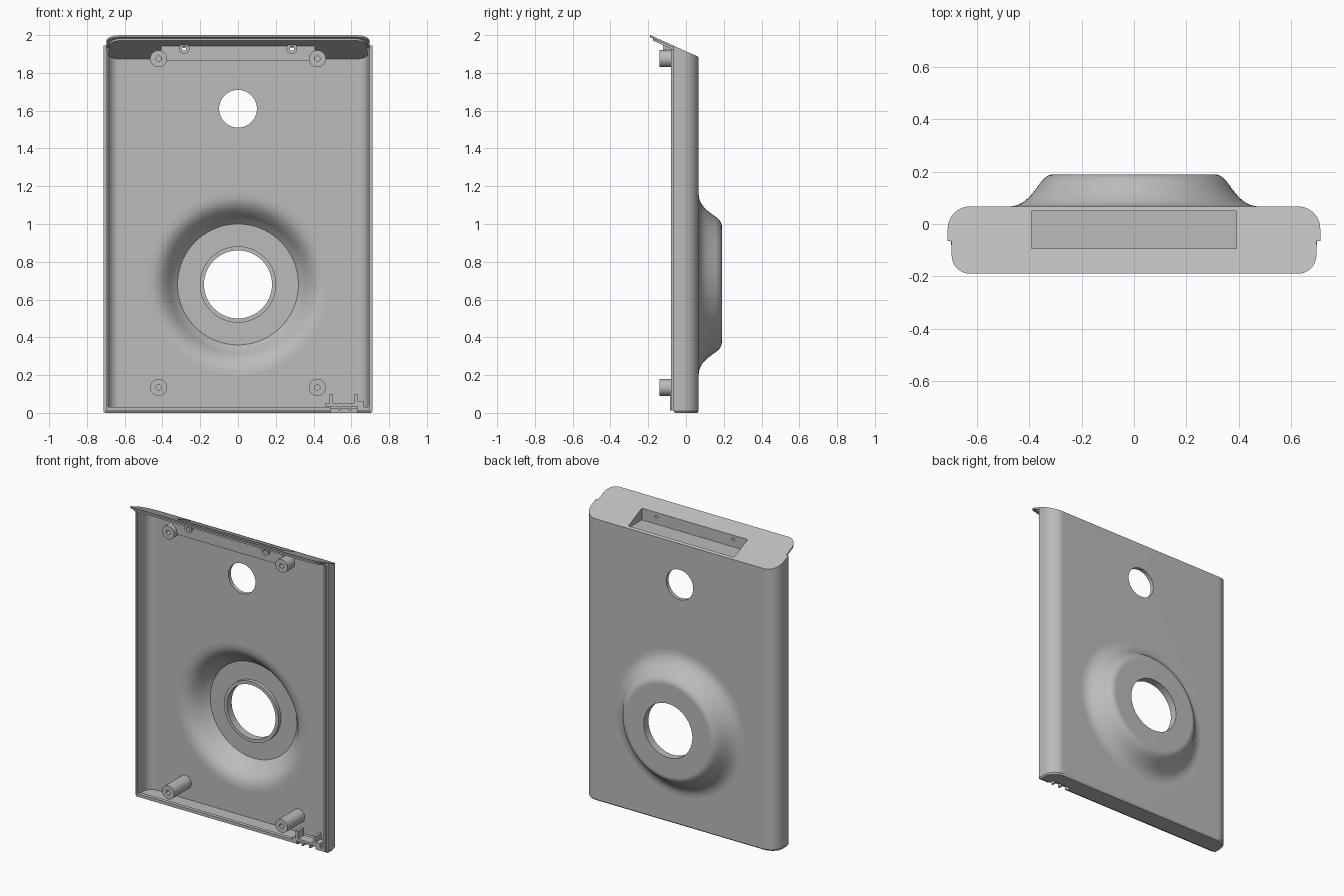
import bpy, bmesh
from math import cos, sin, pi, radians
from mathutils import Vector
from mathutils.geometry import interpolate_bezier

if "Cube" in bpy.data.objects:
    bpy.data.objects.remove(bpy.data.objects["Cube"])

grey = bpy.data.materials.new("light grey plastic")
grey.use_nodes = True
grey.diffuse_color = (0.5, 0.5, 0.5, 1)
grey.node_tree.nodes["Principled BSDF"].inputs["Base Color"].default_value = (0.5, 0.5, 0.5, 1)

W, BACK, RIM, LIP = 0.712, 0.067, -0.065, -0.08   # half width and depth stations
WALL, PLATE = 0.025, 0.022
HOLE_Z, DIAL_Z = 1.61, 0.68


def slant(y):
    return 2.0 - (y + 0.19) * 0.45


def loft(name, rings, closed=False):
    """Skin a list of equal vertex rings; cap the ends unless closed."""
    bm = bmesh.new()
    vs = [[bm.verts.new(p) for p in ring] for ring in rings]
    n = len(rings[0])
    pairs = list(zip(vs, vs[1:])) + ([(vs[-1], vs[0])] if closed else [])
    for a, b in pairs:
        for i in range(n):
            j = (i + 1) % n
            bm.faces.new((a[i], a[j], b[j], b[i]))
    if not closed:
        bm.faces.new(vs[0])
        bm.faces.new(vs[-1])
    bmesh.ops.remove_doubles(bm, verts=bm.verts, dist=1e-5)
    bmesh.ops.recalc_face_normals(bm, faces=bm.faces)
    me = bpy.data.meshes.new(name)
    bm.to_mesh(me)
    bm.free()
    me.materials.append(grey)
    ob = bpy.data.objects.new(name, me)
    bpy.context.collection.objects.link(ob)
    return ob


def lathe(name, profile, x, z, n=64):
    """Turn a closed (radius, y) profile about an axis along y."""
    rings = [[(x + r * cos(2 * pi * i / n), y, z + r * sin(2 * pi * i / n))
              for i in range(n)] for r, y in profile]
    return loft(name, rings, True)


def disc(name, r, x, z, y0, y1, n=64):
    return lathe(name, [(0, y0), (r, y0), (r, y1), (0, y1)], x, z, n)


def box(name, x0, x1, y0, y1, z0, z1):
    return loft(name, [[(x0, y0, z), (x1, y0, z), (x1, y1, z), (x0, y1, z)] for z in (z0, z1)])


def prism_x(name, x0, x1, yz):
    return loft(name, [[(x, y, z) for y, z in yz] for x in (x0, x1)])


def cut(ob, *cutters):
    for c in cutters:
        m = ob.modifiers.new("cut", 'BOOLEAN')
        m.operation, m.solver, m.object = 'DIFFERENCE', 'EXACT', c
    dg = bpy.context.evaluated_depsgraph_get()
    me = bpy.data.meshes.new_from_object(ob.evaluated_get(dg))
    ob.modifiers.clear()
    ob.data = me


def drop(*obs):
    for o in obs:
        bpy.data.objects.remove(o)


def arc(cx, cy, r, a0, a1, n=10):
    return [(cx + r * cos(radians(a0 + (a1 - a0) * i / n)),
             cy + r * sin(radians(a0 + (a1 - a0) * i / n))) for i in range(n + 1)]


def mirrored(half):
    """Complete a right-half path by adding its mirror image."""
    return half + [(-x, y) for x, y in reversed(half)]


# Shell: U-shaped wall with a stepped rim, its top following the slanted lid
R = 0.085
outer = [(W, RIM)] + arc(W - R, BACK - R, R, 0, 90)
inner = [(W - WALL, LIP)] + arc(W - R, BACK - R, R - WALL, 0, 90)
step = [(W - 0.012, LIP), (W - 0.012, RIM)]
section = step + mirrored(outer) + [(-x, y) for x, y in reversed(step)]
section += [(-x, y) for x, y in inner] + list(reversed(inner))
shell = loft("back_shell", [[(x, y, 0.025) for x, y in section],
                            [(x, y, slant(y) - PLATE) for x, y in section]])
cutters = [disc("hole_cutter", 0.1, 0, HOLE_Z, -0.1, 0.2),
           disc("dial_cutter", 0.48, 0, DIAL_Z, -0.1, 0.2, 96)]
cut(shell, *cutters)
drop(*cutters)


# Flared round housing with a collar round its opening
def bezier(*pts):
    v = [Vector((r, y, 0)) for r, y in pts]
    return [(p.x, p.y) for p in interpolate_bezier(*v, 10)]


flare = bezier((0.305, 0.19), (0.33, 0.19), (0.345, 0.175), (0.36, 0.155))
flare += bezier((0.36, 0.155), (0.395, 0.105), (0.425, BACK), (0.48, BACK))[1:]
hollow = bezier((0.48, BACK - WALL), (0.415, BACK - WALL), (0.385, 0.08), (0.345, 0.14))
lathe("round_housing", [(0.18, 0.14), (0.18, 0.19)] + flare + hollow
      + [(0.32, 0.165), (0.202, 0.165), (0.202, 0.14)], 0, DIAL_Z, 96)

# Floor with a softened lower edge and a raised front lip
base = mirrored(outer)
floor = loft("floor", [[(x * 0.99, y * 0.9, 0) for x, y in base],
                       [(x, y, 0.01) for x, y in base],
                       [(x, y, 0.025) for x, y in base]])
lip = box("floor_lip", -W + 0.012, W - 0.012, LIP, RIM + 0.01, 0.012, 0.032)
notch = box("notch_cutter", 0.49, 0.63, -0.2, -0.03, -0.1, 0.1)
cut(floor, notch)
cut(lip, notch)
drop(notch)

# Cable bracket above the notch
box("bracket_bridge", 0.46, 0.64, -0.085, -0.02, 0.034, 0.05)
for x in (0.485, 0.615):
    box("bracket_prong", x, x + 0.018, -0.085, -0.02, 0.045, 0.1)
for x in (0.53, 0.585):
    box("bracket_leg", x, x + 0.012, -0.085, -0.03, 0.012, 0.04)
box("bracket_tab", 0.633, 0.665, -0.085, -0.03, 0.02, 0.062)


# Slanted lid: a thin visor over a slightly smaller lower layer
def lid_outline(inset):
    w, r = 0.697 - inset, 0.07
    front = arc(w - r, -0.19 + inset + r, r, -90, 0)
    return mirrored(front + [(w, RIM)] + outer)


def lid_layer(name, inset, top, bottom):
    o = lid_outline(inset)
    return loft(name, [[(x, y, slant(y) - d) for x, y in o] for d in (bottom, top)])


lid = [lid_layer("lid_visor", 0, 0, 0.011), lid_layer("lid_underside", 0.014, 0.011, PLATE)]

# Recessed pocket in the lid
PX, PF, PB, PZ = 0.392, -0.093, 0.05, 1.878
pocket_cutter = prism_x("pocket_cutter", -PX, PX,
                        [(PF, PZ), (PB, PZ), (PB, 2.1), (PF, 2.1)])
t = 0.016
pocket = prism_x("pocket", -PX - t, PX + t,
                 [(PF - t, PZ - t), (PB, PZ - t), (PB, slant(PB) - PLATE + 0.01),
                  (PF - t, slant(PF - t) - PLATE + 0.001)])
ears = [disc("screw_ear", 0.028, s * 0.285, 1.929, PF - 0.03, PF - 0.002, 32) for s in (-1, 1)]
screw_cutters = [disc("screw_cutter", 0.011, s * 0.285, 1.929, -0.3, -0.05, 24) for s in (-1, 1)]
for o in lid:
    cut(o, pocket_cutter)
for o in [pocket] + ears:
    cut(o, pocket_cutter, *screw_cutters)

# Screw bosses in the four corners
for x in (-0.42, 0.42):
    for z, end in ((0.135, 0.05), (1.875, -0.06)):
        boss = lathe("screw_boss", [(0, -0.08), (0.014, -0.08), (0.014, -0.14), (0.045, -0.14),
                                    (0.045, end), (0, end)], x, z, 40)
        if z > 1:
            cut(boss, pocket_cutter)
drop(pocket_cutter, *screw_cutters)

# Smooth shading with crisp edges
for o in bpy.context.scene.objects:
    if o.type == 'MESH':
        bpy.ops.object.select_all(action='DESELECT')
        o.select_set(True)
        bpy.context.view_layer.objects.active = o
        bpy.ops.object.shade_smooth_by_angle(angle=radians(32))
        wn = o.modifiers.new("even_normals", 'WEIGHTED_NORMAL')
        wn.keep_sharp = True
